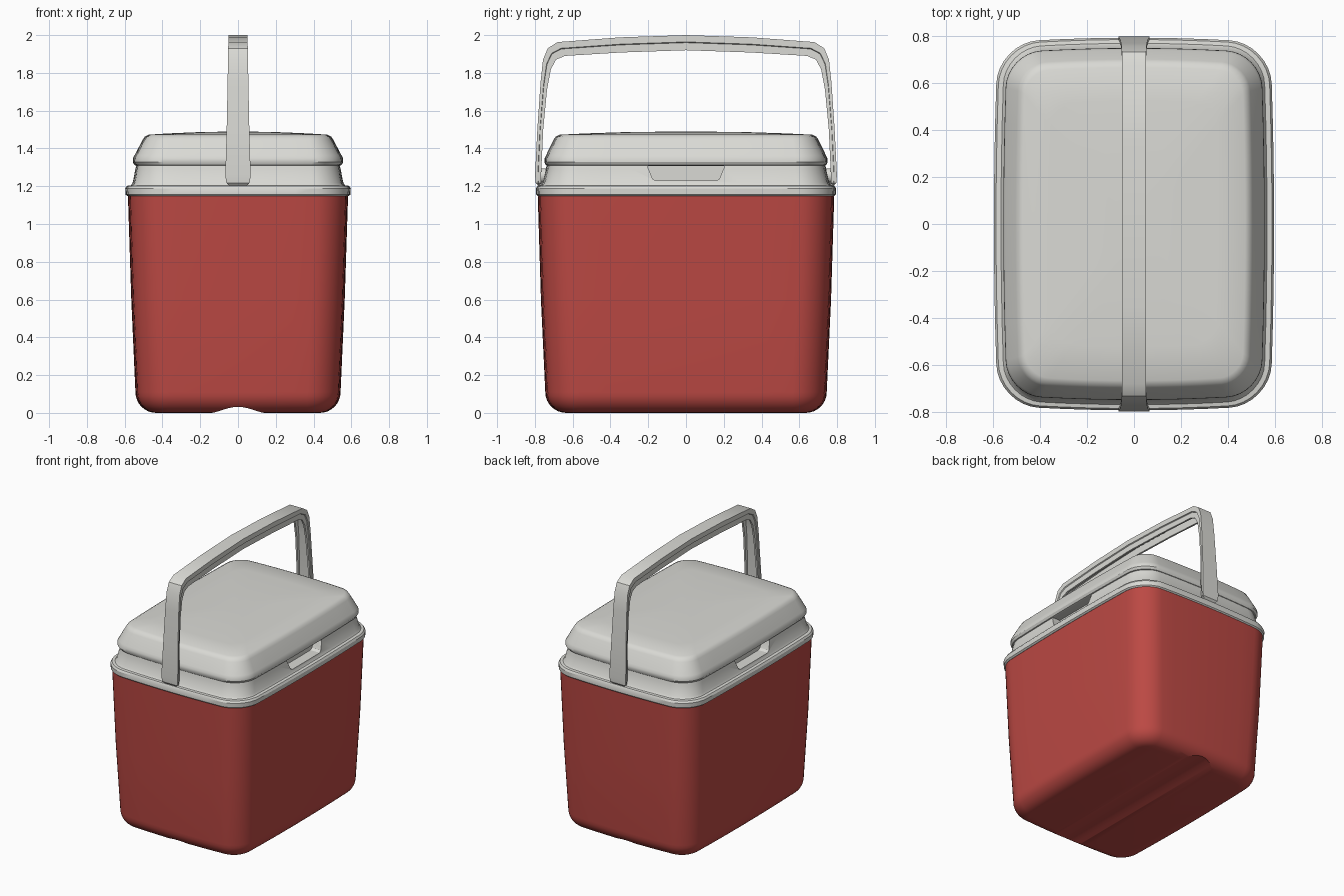
import bpy, bmesh, math
from mathutils import Matrix

if "Cube" in bpy.data.objects:
    bpy.data.objects.remove(bpy.data.objects["Cube"])


def material(name, rgb):
    m = bpy.data.materials.new(name)
    m.diffuse_color = (*rgb, 1)
    m.use_nodes = True
    m.node_tree.nodes["Principled BSDF"].inputs["Base Color"].default_value = m.diffuse_color
    return m


RED = material("cooler red", (0.50, 0.066, 0.057))
GREY = material("light grey", (0.70, 0.70, 0.665))


def finish(bm, name, mat):
    bmesh.ops.recalc_face_normals(bm, faces=bm.faces[:])
    me = bpy.data.meshes.new(name)
    bm.to_mesh(me)
    bm.free()
    me.materials.append(mat)
    ob = bpy.data.objects.new(name, me)
    bpy.context.collection.objects.link(ob)
    return ob


def smooth(ob, angle=32):
    for p in ob.data.polygons:
        p.use_smooth = True
    ob.data.set_sharp_from_angle(angle=math.radians(angle))


def loft(name, rings, mat):
    """Skin a list of equal-length point loops and cap both ends."""
    bm = bmesh.new()
    loops = [[bm.verts.new(p) for p in ring] for ring in rings]
    for lo, hi in zip(loops, loops[1:]):
        for i in range(len(lo)):
            j = (i + 1) % len(lo)
            bm.faces.new((lo[i], lo[j], hi[j], hi[i]))
    bm.faces.new(loops[0])
    bm.faces.new(loops[-1])
    return finish(bm, name, mat)


def rounded(a, b, r, z, bow=0.028, seg=8):
    """Rounded rectangle with gently bowed sides."""
    pts = []
    for k, (sx, sy) in enumerate(((1, 1), (-1, 1), (-1, -1), (1, -1))):
        cx, cy = sx * (a - r), sy * (b - r)
        for i in range(seg + 1):
            t = math.pi / 2 * (k + i / seg)
            pts.append((cx + r * math.cos(t), cy + r * math.sin(t)))
        # extra points along the side so it can bow
        nx, ny = ((-cx, cy), (cx, -cy), (-cx, cy), (cx, -cy))[k]
        x0, y0 = pts[-1]
        x1, y1 = (nx, y0) if k % 2 == 0 else (x0, ny)
        for i in range(1, 8):
            f = i / 8
            pts.append((x0 + (x1 - x0) * f, y0 + (y1 - y0) * f))
    return [(x * (1 - bow * (y / b) ** 2), y * (1 - bow * (x / a) ** 2), z)
            for x, y in pts]


def cut(ob, cutter):
    mod = ob.modifiers.new("cut", 'BOOLEAN')
    mod.operation = 'DIFFERENCE'
    mod.solver = 'EXACT'
    mod.object = cutter
    bpy.context.view_layer.objects.active = ob
    bpy.ops.object.modifier_apply(modifier=mod.name)
    bpy.data.objects.remove(cutter)


# Red tapered tub with rounded bottom edge
R = 0.11
rings = []
for i in range(9):
    t = math.pi / 2 * i / 8
    inset = R * (1 - math.sin(t))
    rings.append(rounded(0.543 - inset, 0.745 - inset, 0.165 - inset,
                         R * (1 - math.cos(t))))
rings.append(rounded(0.565, 0.768, 0.165, 0.6))
rings.append(rounded(0.583, 0.785, 0.165, 1.155))
tub = loft("tub", rings, RED)

# Shallow groove running under the tub from front to back
arch = [(-0.15, -0.1)]
for i in range(13):
    x = -0.15 + 0.3 * i / 12
    arch.append((x, 0.034 * math.cos(x / 0.15 * math.pi / 2) ** 1.5 - 0.002
                 if abs(x) < 0.149 else -0.002))
arch.append((0.15, -0.1))
cut(tub, loft("groove_cutter",
              [[(x, y, z) for x, z in arch] for y in (-1, 1)], RED))
smooth(tub)

# Grey collar: outer rim and neck under the lid
collar = loft("collar", [rounded(*s) for s in (
    (0.585, 0.785, 0.17, 1.148), (0.596, 0.793, 0.18, 1.156),
    (0.597, 0.794, 0.18, 1.188), (0.588, 0.786, 0.175, 1.202),
    (0.567, 0.770, 0.16, 1.205), (0.558, 0.760, 0.155, 1.218),
    (0.545, 0.742, 0.15, 1.29), (0.540, 0.738, 0.15, 1.312))], GREY)

# Grip recesses on both long sides
grip = [(-0.2, 1.33), (-0.2, 1.295), (-0.177, 1.24), (-0.16, 1.229)]
grip += [(-y, z) for y, z in reversed(grip)]
for s in (-1, 1):
    cut(collar, loft("grip_cutter",
                     [[(s * x, y, z) for y, z in grip] for x in (0.48, 0.7)],
                     GREY))
smooth(collar)

# Chamfered, slightly domed lid
lid = loft("lid", [rounded(*s) for s in (
    (0.535, 0.733, 0.15, 1.308), (0.548, 0.742, 0.15, 1.312),
    (0.557, 0.750, 0.15, 1.328), (0.556, 0.749, 0.15, 1.348),
    (0.548, 0.741, 0.145, 1.364), (0.505, 0.702, 0.12, 1.445),
    (0.494, 0.690, 0.11, 1.462), (0.474, 0.668, 0.10, 1.473),
    (0.36, 0.52, 0.09, 1.480), (0.22, 0.34, 0.08, 1.486),
    (0.08, 0.12, 0.04, 1.489))], GREY)
smooth(lid)

# Carry handle: channel section swept over the top
# outer y, outer z, inner y, inner z, half width
half = [(0.783, 1.203, 0.770, 1.203, 0.045),
        (0.796, 1.218, 0.768, 1.218, 0.062),
        (0.799, 1.26, 0.767, 1.26, 0.067),
        (0.787, 1.50, 0.756, 1.50, 0.060),
        (0.770, 1.75, 0.736, 1.71, 0.055),
        (0.757, 1.87, 0.715, 1.82, 0.053),
        (0.732, 1.93, 0.688, 1.87, 0.052),
        (0.680, 1.963, 0.640, 1.89, 0.051),
        (0.350, 1.988, 0.345, 1.908, 0.051)]
path = half + [(0, 2.0, 0, 1.92, 0.051)]
path += [(-a, b, -c, d, w) for a, b, c, d, w in reversed(half)]


def section(oy, oz, iy, iz, w):
    # (x, depth from outer skin 0 to inner edge 1)
    side = [(w, 0), (w, 0.45), (w - 0.007, 0.5), (w - 0.007, 1),
            (w - 0.02, 1), (w - 0.02, 0.35)]
    side += [(-x, d) for x, d in reversed(side)]
    return [(x, oy + (iy - oy) * d, oz + (iz - oz) * d) for x, d in side]


smooth(loft("handle", [section(*s) for s in path], GREY))

# Pivot pins joining handle to collar
for s, name in ((-1, "front_pivot"), (1, "back_pivot")):
    bm = bmesh.new()
    bmesh.ops.create_cone(
        bm, cap_ends=True, segments=24, radius1=0.04, radius2=0.04, depth=0.06,
        matrix=Matrix.Translation((0, s * 0.76, 1.255))
        @ Matrix.Rotation(math.pi / 2, 4, 'X'))
    smooth(finish(bm, name, GREY))
